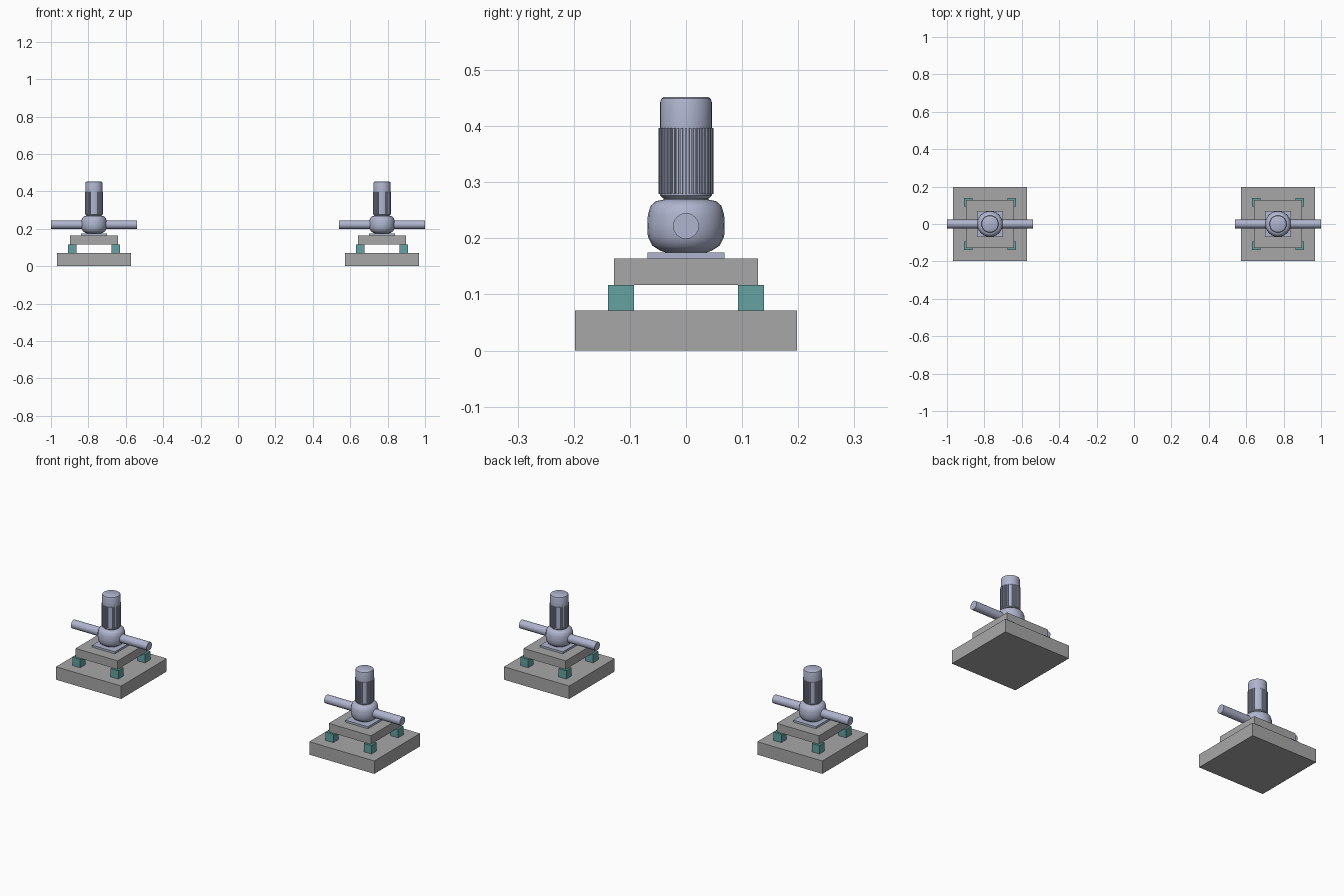
import bpy, bmesh, math
from mathutils import Matrix

if "Cube" in bpy.data.objects:
    bpy.data.objects.remove(bpy.data.objects["Cube"])


def material(name, rgb):
    m = bpy.data.materials.new(name)
    m.diffuse_color = (*rgb, 1)
    m.use_nodes = True
    m.node_tree.nodes["Principled BSDF"].inputs["Base Color"].default_value = m.diffuse_color
    return m


CONCRETE = material("concrete grey", (0.39, 0.39, 0.39))
METAL = material("pale blue metal", (0.43, 0.46, 0.62))
RUBBER = material("teal isolator", (0.13, 0.36, 0.36))


def finish(name, bm, mat, smooth=False):
    bmesh.ops.recalc_face_normals(bm, faces=bm.faces)
    me = bpy.data.meshes.new(name)
    bm.to_mesh(me)
    bm.free()
    me.materials.append(mat)
    ob = bpy.data.objects.new(name, me)
    bpy.context.collection.objects.link(ob)
    if smooth:
        bpy.ops.object.select_all(action='DESELECT')
        ob.select_set(True)
        bpy.context.view_layer.objects.active = ob
        bpy.ops.object.shade_smooth_by_angle(angle=math.radians(35))
    return ob


def box(name, x, y, half, z0, z1, mat):
    bm = bmesh.new()
    bmesh.ops.create_cube(bm, size=1, matrix=Matrix.Translation((x, y, (z0 + z1) / 2))
                          @ Matrix.Diagonal((half * 2, half * 2, z1 - z0, 1)))
    return finish(name, bm, mat)


def lathe(name, x, profile, mat, sides=24):
    # stack rings of (radius, height) and cap both ends
    bm = bmesh.new()
    rings = [[bm.verts.new((x + r * math.cos(2 * math.pi * i / sides),
                            r * math.sin(2 * math.pi * i / sides), z))
              for i in range(sides)] for r, z in profile]
    for a, b in zip(rings, rings[1:]):
        for i in range(sides):
            j = (i + 1) % sides
            bm.faces.new((a[i], a[j], b[j], b[i]))
    bm.faces.new(rings[0][::-1])
    bm.faces.new(rings[-1])
    return finish(name, bm, mat, True)


def pump(side, x):
    # inertia base on four isolators
    box(side + "_floor_pad", x, 0, 0.198, 0, 0.071, CONCRETE)
    box(side + "_inertia_block", x, 0, 0.128, 0.117, 0.164, CONCRETE)
    for sx in (-1, 1):
        for sy in (-1, 1):
            box(side + "_isolator", x + sx * 0.116, sy * 0.116, 0.023, 0.071, 0.117, RUBBER)
    box(side + "_mounting_plate", x, 0, 0.069, 0.164, 0.175, METAL)

    # rounded pump casing and neck
    lathe(side + "_pump_casing", x,
          [(0.034, 0.174), (0.046, 0.178), (0.060, 0.187), (0.068, 0.203), (0.069, 0.222),
           (0.068, 0.242), (0.063, 0.258), (0.054, 0.266), (0.040, 0.269),
           (0.040, 0.271), (0.046, 0.276), (0.046, 0.282)], METAL)

    # motor with end cap
    lathe(side + "_motor", x,
          [(0.045, 0.278), (0.045, 0.397), (0.046, 0.397), (0.046, 0.443),
           (0.044, 0.449), (0.039, 0.452)], METAL, 32)

    # cooling fins round the motor
    bm = bmesh.new()
    n = 40
    for i in range(n):
        bmesh.ops.create_cube(bm, size=1, matrix=Matrix.Translation((x, 0, 0.338))
                              @ Matrix.Rotation(2 * math.pi * i / n, 4, 'Z')
                              @ Matrix.Translation((0.0455, 0, 0))
                              @ Matrix.Diagonal((0.007, 0.0035, 0.118, 1)))
    finish(side + "_cooling_fins", bm, METAL)

    # straight pipe through the casing
    bm = bmesh.new()
    bmesh.ops.create_cone(bm, cap_ends=True, segments=24, radius1=0.023, radius2=0.023,
                          depth=0.46, matrix=Matrix.Translation((x, 0, 0.222))
                          @ Matrix.Rotation(math.pi / 2, 4, 'Y'))
    finish(side + "_pipe", bm, METAL, True)


for side, x in (("left", -0.77), ("right", 0.77)):
    pump(side, x)
